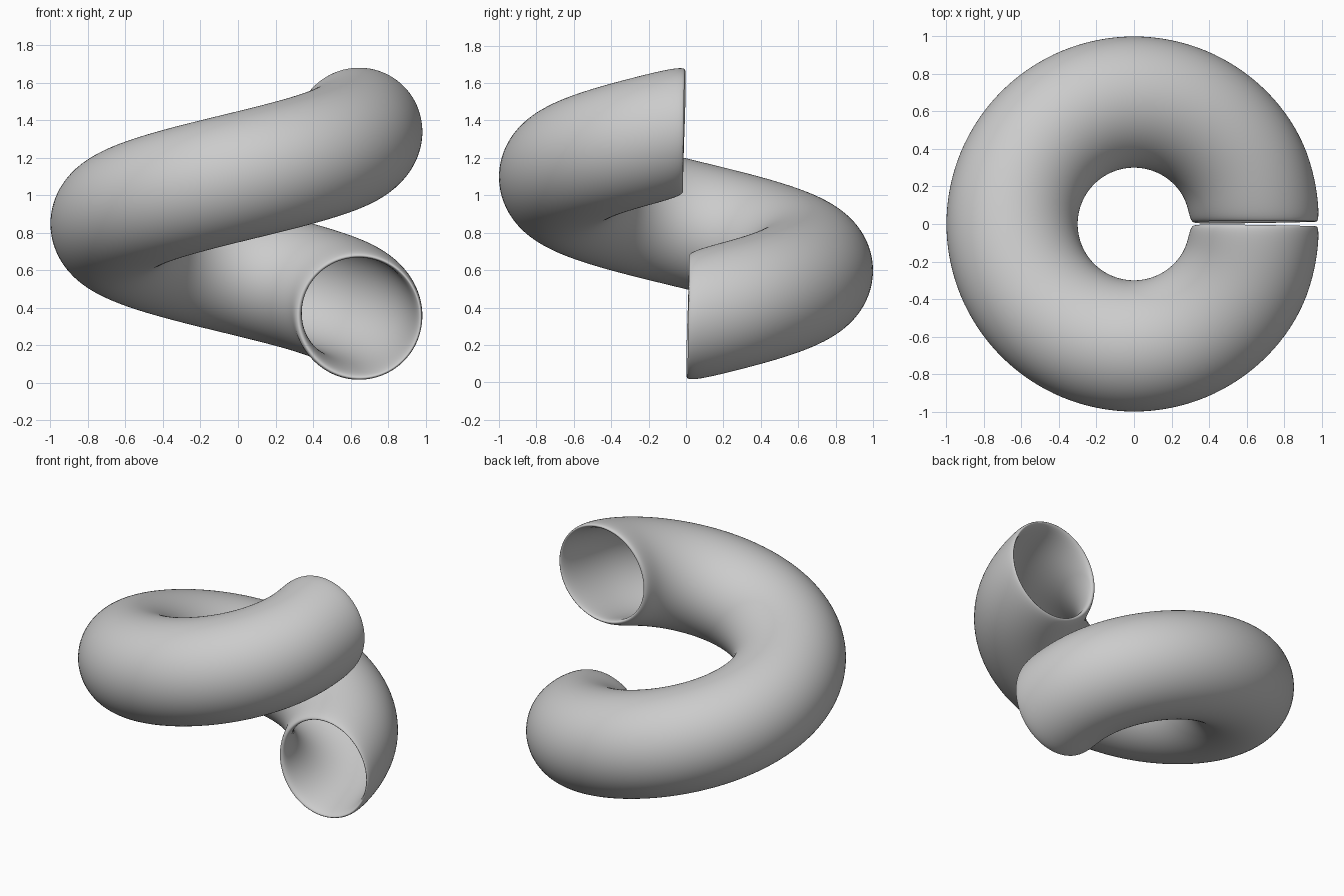
import bpy
from math import sin, cos, pi, tau

if "Cube" in bpy.data.objects:
    bpy.data.objects.remove(bpy.data.objects["Cube"])

RING, TUBE, PITCH = 0.65, 0.352, 1.0   # helix radius, tube radius, rise per turn
STEPS, SIDES = 16, 32

# One full turn of an upright circle swept along a rising helix
verts, faces = [], []
for i in range(STEPS + 1):
    t = tau * i / STEPS
    for j in range(SIDES):
        a = tau * j / SIDES
        r = RING + TUBE * cos(a)
        # small allowance for the smoothing pulling the sweep inwards
        r *= 1.0 + 0.026 * (0 < i < STEPS)
        verts.append((r * cos(t), r * sin(t), 0.348 + PITCH * i / STEPS + TUBE * sin(a)))
for i in range(STEPS):
    for j in range(SIDES):
        k = (j + 1) % SIDES
        faces.append((i * SIDES + j, (i + 1) * SIDES + j, (i + 1) * SIDES + k, i * SIDES + k))

mesh = bpy.data.meshes.new("coiled_pipe")
mesh.from_pydata(verts, [], faces)
mesh.polygons.foreach_set("use_smooth", [True] * len(faces))
pipe = bpy.data.objects.new("coiled_pipe", mesh)
bpy.context.collection.objects.link(pipe)

# Wall thickness, then smoothing that also rounds the open rims
wall = pipe.modifiers.new("wall", 'SOLIDIFY')
wall.thickness = 0.05
wall.offset = -1
smooth = pipe.modifiers.new("smooth", 'SUBSURF')
smooth.levels = smooth.render_levels = 3
